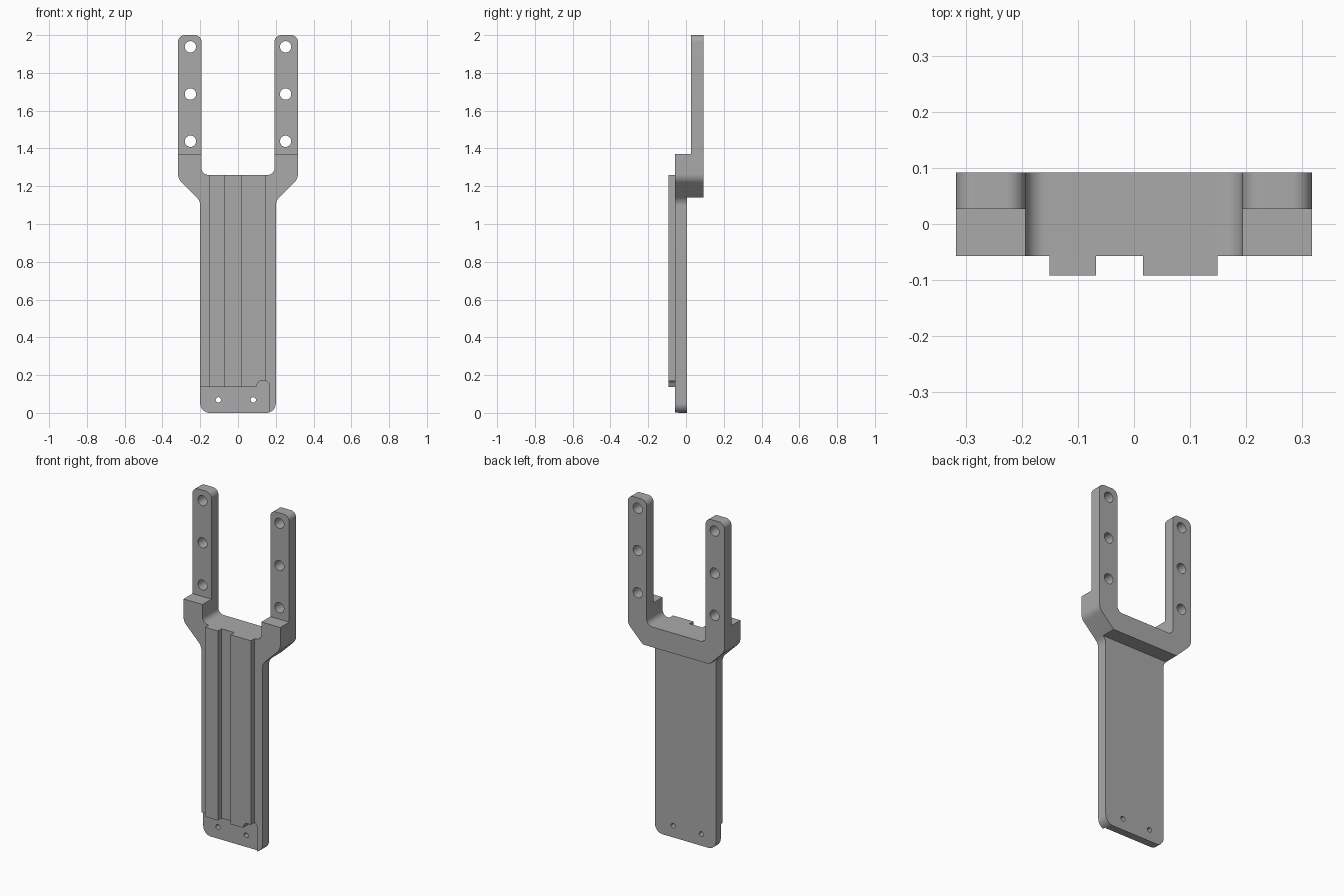
import bpy, bmesh, math
from mathutils import Vector

if "Cube" in bpy.data.objects:
    bpy.data.objects.remove(bpy.data.objects["Cube"], do_unlink=True)

grey = bpy.data.materials.new("plain_grey")
grey.use_nodes = True
grey.diffuse_color = (0.4, 0.4, 0.4, 1)
grey.node_tree.nodes["Principled BSDF"].inputs["Base Color"].default_value = (0.4, 0.4, 0.4, 1)

FRONT, BACK = -0.057, 0.092      # main body depth
PLATE_BACK, ARM_FRONT = 0.005, 0.027


def rounded(points, steps=8):
    """Outline of (x, z, radius) corners with true arc fillets."""
    out = []
    for i, (x, z, r) in enumerate(points):
        p = Vector((x, z))
        if r == 0:
            out.append(p)
            continue
        a = (Vector(points[i - 1][:2]) - p).normalized()
        b = (Vector(points[(i + 1) % len(points)][:2]) - p).normalized()
        half_angle = math.acos(a.dot(b)) / 2
        centre = p + (a + b).normalized() * (r / math.sin(half_angle))
        tangent = r / math.tan(half_angle)
        start = p + a * tangent - centre
        end = p + b * tangent - centre
        for k in range(steps + 1):
            out.append(centre + start.lerp(end, k / steps).normalized() * r)
    return out


def extrude(name, outline, y0, y1):
    """Solid prism from an (x, z) outline."""
    bm = bmesh.new()
    front = [bm.verts.new((p[0], y0, p[1])) for p in outline]
    back = [bm.verts.new((p[0], y1, p[1])) for p in outline]
    bm.faces.new(front)
    bm.faces.new(back[::-1])
    for i in range(len(front)):
        bm.faces.new((front[i], front[i - 1], back[i - 1], back[i]))
    bmesh.ops.recalc_face_normals(bm, faces=bm.faces[:])
    mesh = bpy.data.meshes.new(name)
    bm.to_mesh(mesh)
    bm.free()
    mesh.materials.append(grey)
    ob = bpy.data.objects.new(name, mesh)
    bpy.context.scene.collection.objects.link(ob)
    return ob


def box(name, x0, x1, z0, z1, y0, y1):
    return extrude(name, [(x0, z0), (x1, z0), (x1, z1), (x0, z1)], y0, y1)


def hole(x, z, r):
    ring = [(x + r * math.cos(k * math.tau / 32), z + r * math.sin(k * math.tau / 32))
            for k in range(32)]
    return extrude("hole_cutter", ring, -0.3, 0.3)


def cut(ob, cutters):
    bpy.context.view_layer.objects.active = ob
    for c in cutters:
        c.hide_render = True
        mod = ob.modifiers.new("cut", "BOOLEAN")
        mod.operation, mod.solver, mod.object = "DIFFERENCE", "EXACT", c
        bpy.ops.object.modifier_apply(modifier=mod.name)


# Forked body silhouette, mirrored left to right
half = [(0.2, 0, 0.05), (0.2, 1.122, 0.06), (0.317, 1.238, 0.06),
        (0.317, 2, 0.035), (0.193, 2, 0.035), (0.193, 1.26, 0.035)]
outline = rounded(half + [(-x, z, r) for x, z, r in reversed(half)])
body = extrude("forked_body", outline, FRONT, BACK)

# Shallow foot pocket with a raised corner notch
pocket = extrude("pocket_cutter", rounded([
    (-0.3, -0.1, 0), (0.166, -0.1, 0), (0.166, 0.17, 0.025),
    (0.11, 0.17, 0.025), (0.095, 0.137, 0), (-0.3, 0.137, 0)]), -0.2, -0.04)

# Steps behind the plate and in front of the arms, then bolt holes
cutters = [box("back_step_cutter", -0.5, 0.5, -0.2, 1.14, PLATE_BACK, 0.3),
           box("arm_step_cutter", -0.5, 0.5, 1.37, 2.2, -0.3, ARM_FRONT), pocket]
cutters += [hole(side * 0.252, z, 0.03) for side in (-1, 1) for z in (1.438, 1.688, 1.938)]
cutters += [hole(x, 0.069, 0.014) for x in (-0.104, 0.081)]
cut(body, cutters)

# Two raised rails on the front of the plate
parts = [body]
for name, x0, x1 in (("narrow_rail", -0.151, -0.068), ("wide_rail", 0.016, 0.149)):
    rail = box(name, x0, x1, 0.1, 1.26, -0.092, FRONT)
    cut(rail, [pocket])
    parts.append(rail)

for c in cutters:
    bpy.data.objects.remove(c, do_unlink=True)

# Smooth fillets and holes, crisp edges elsewhere
bpy.ops.object.select_all(action="DESELECT")
for ob in parts:
    ob.select_set(True)
bpy.context.view_layer.objects.active = body
bpy.ops.object.shade_smooth_by_angle(angle=math.radians(30))
